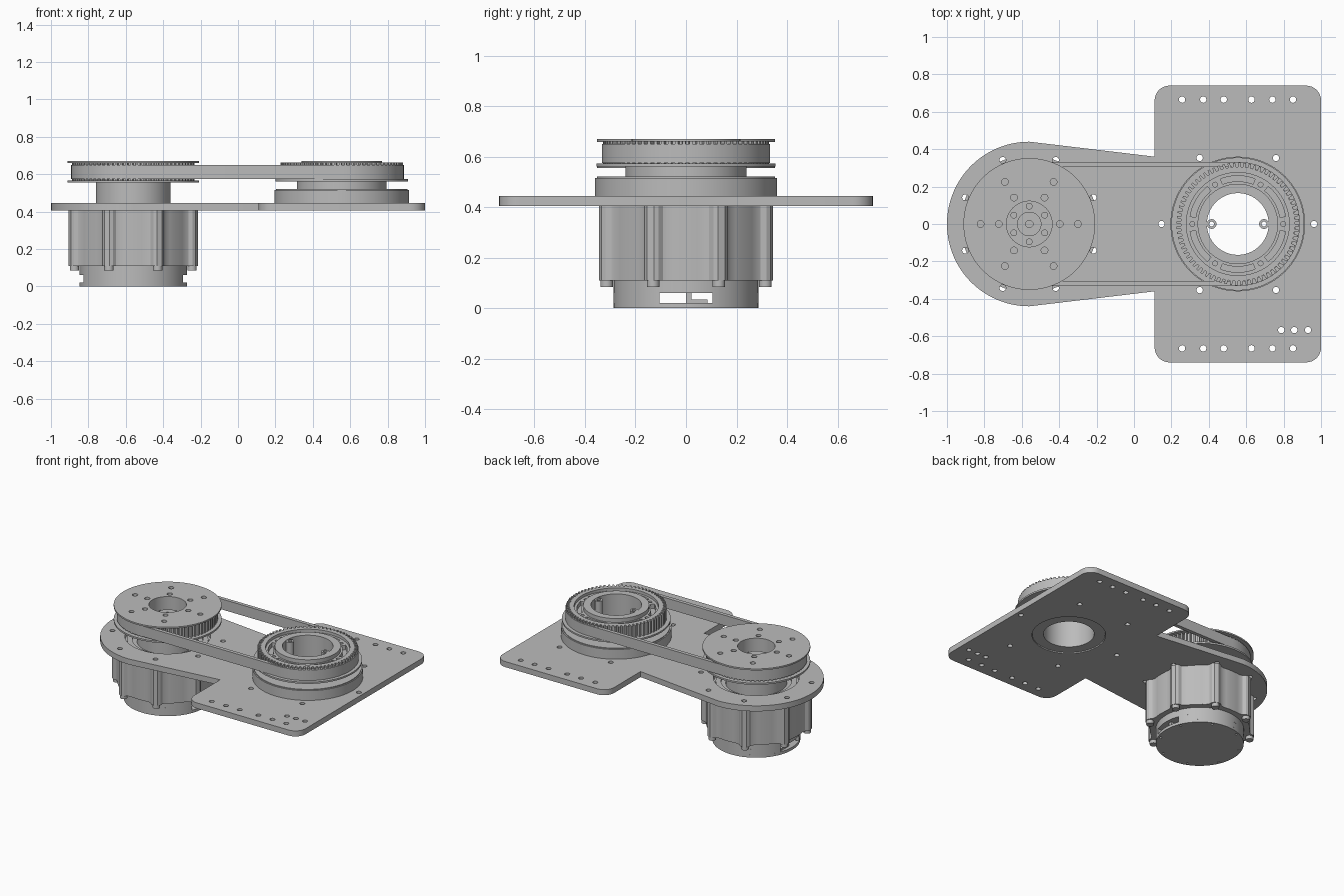
import bpy
import bmesh
from math import sin, cos, pi, radians, asin
from mathutils import Vector

cube = bpy.data.objects.get("Cube")
if cube:
    bpy.data.objects.remove(cube, do_unlink=True)

grey = bpy.data.materials.new("machined_grey")
grey.use_nodes = True
grey.diffuse_color = (0.5, 0.5, 0.5, 1)
grey.node_tree.nodes["Principled BSDF"].inputs["Base Color"].default_value = (0.5, 0.5, 0.5, 1)

MOTOR = (-0.56, 0)
DRIVEN = (0.555, 0)


def polar(center, r, a):
    return (center[0] + r * cos(a), center[1] + r * sin(a))


def circle(center, r, n=96):
    return [polar(center, r, 2 * pi * i / n) for i in range(n)]


def ring_of(center, r, count, hole, start=0.0, n=20):
    """Small circles spaced evenly around a centre."""
    return [circle(polar(center, r, start + 2 * pi * i / count), hole, n) for i in range(count)]


def arc_slot(center, r0, r1, mid, half, n=12):
    sweep = [mid - half + 2 * half * i / n for i in range(n + 1)]
    return [polar(center, r1, a) for a in sweep] + [polar(center, r0, a) for a in reversed(sweep)]


def teeth(center, root, tip, count):
    """Toothed outline for a timing pulley."""
    step = 2 * pi / count
    pattern = [(0, root), (0.4, root), (0.5, tip), (0.9, tip)]
    return [polar(center, r, (i + f) * step) for i in range(count) for f, r in pattern]


def fillet(corners, n=8):
    """Round each (x, y, radius) square corner of an outline."""
    pts = []
    for i, (x, y, r) in enumerate(corners):
        p = Vector((x, y))
        if r == 0:
            pts.append((x, y))
            continue
        a = (Vector(corners[i - 1][:2]) - p).normalized() * r
        b = (Vector(corners[(i + 1) % len(corners)][:2]) - p).normalized() * r
        for k in range(n + 1):
            t = k / n * pi / 2
            pts.append(tuple(p + a * (1 - sin(t)) + b * (1 - cos(t))))
    return pts


def slab(name, loops, z0, z1):
    """Extrude an outline, with further loops as holes, from z0 to z1."""
    curve = bpy.data.curves.new(name, "CURVE")
    curve.dimensions = "2D"
    curve.fill_mode = "BOTH"
    curve.extrude = (z1 - z0) / 2
    for loop in loops:
        spline = curve.splines.new("POLY")
        spline.points.add(len(loop) - 1)
        for point, (x, y) in zip(spline.points, loop):
            point.co = (x, y, 0, 1)
        spline.use_cyclic_u = True
    temp = bpy.data.objects.new(name + "_outline", curve)
    mesh = bpy.data.meshes.new_from_object(temp)
    bpy.data.objects.remove(temp)
    bpy.data.curves.remove(curve)
    bm = bmesh.new()
    bm.from_mesh(mesh)
    bmesh.ops.remove_doubles(bm, verts=bm.verts, dist=0.00005)
    bmesh.ops.translate(bm, verts=bm.verts, vec=(0, 0, (z0 + z1) / 2))
    bmesh.ops.recalc_face_normals(bm, faces=bm.faces)
    for face in bm.faces:
        face.smooth = True
    bm.to_mesh(mesh)
    bm.free()
    mesh.set_sharp_from_angle(angle=radians(25))
    mesh.name = name
    mesh.materials.clear()
    mesh.materials.append(grey)
    obj = bpy.data.objects.new(name, mesh)
    bpy.context.scene.collection.objects.link(obj)
    return obj


def box(x0, x1, y0, y1):
    return [(x0, y0), (x1, y0), (x1, y1), (x0, y1)]


# Mounting plate: rounded motor end, wide flange end, drilled holes
outline = fillet([(0.11, -0.44, 0.08), (0.11, -0.74, 0.08), (1, -0.74, 0.08),
                  (1, 0.74, 0.08), (0.11, 0.74, 0.08), (0.11, 0.44, 0.08)])
outline += [polar(MOTOR, 0.44, pi / 2 + pi * i / 48) for i in range(49)]
holes = [circle(MOTOR, 0.28), circle(DRIVEN, 0.24)]
for x in (0.257, 0.37, 0.48, 0.628, 0.74, 0.85):
    holes += [circle((x, y), 0.017, 20) for y in (-0.665, 0.665)]
holes += [circle((x, -0.567), 0.017, 20) for x in (0.787, 0.857, 0.93)]
holes += ring_of(DRIVEN, 0.408, 6, 0.017)
holes += ring_of(MOTOR, 0.37, 8, 0.017, pi / 8)
slab("mounting_plate", [outline] + holes, 0.405, 0.445)

# Motor body with eight bolt lobes
body = []
for lobe in range(8):
    mid = pi / 8 + lobe * pi / 4
    for d, r in ((-0.25, 0.327), (-0.18, 0.328), (-0.12, 0.338), (-0.085, 0.358), (-0.04, 0.368),
                 (0.04, 0.368), (0.085, 0.358), (0.12, 0.338), (0.18, 0.328), (0.25, 0.327), (0.33, 0.327)):
        body.append(polar(MOTOR, r, mid + d))
slab("motor_body", [body], 0.11, 0.405)
slab("motor_face_ring", [circle(MOTOR, 0.265), circle(MOTOR, 0.23)], 0.404, 0.42)
for i, head in enumerate(ring_of(MOTOR, 0.34, 8, 0.025, pi / 8)):
    slab(f"motor_bolt_{i + 1}", [head], 0.085, 0.111)

# Motor end cap, with a cable slot right through it
slab("cap_base", [circle(MOTOR, 0.287)] + ring_of(MOTOR, 0.268, 8, 0.008, pi / 8, 12), 0, 0.02)
slab("cap_top", [circle(MOTOR, 0.287)], 0.06, 0.11)
edge = asin(0.105 / 0.287)
for side, turn in (("left", 0), ("right", pi)):
    chord = [polar(MOTOR, 0.287, turn + edge + (pi - 2 * edge) * i / 40) for i in range(41)]
    slab("cap_side_" + side, [chord], 0.02, 0.06)
for i, x in enumerate((-0.82, -0.34)):
    slab(f"cable_post_{i + 1}", [box(x, x + 0.04, 0, 0.022)], 0.02, 0.06)
    slab(f"connector_{i + 1}", [box(x, x + 0.04, 0.022, 0.085)], 0.02, 0.034)

# Drive pulley on the motor
bore = circle(MOTOR, 0.122)
bolt_holes = ring_of(MOTOR, 0.26, 6, 0.018) + ring_of(MOTOR, 0.163, 6, 0.018)
slab("drive_hub", [circle(MOTOR, 0.2)], 0.405, 0.556)
slab("drive_lower_flange", [circle(MOTOR, 0.352)], 0.555, 0.567)
slab("drive_teeth", [teeth(MOTOR, 0.305, 0.327, 72), bore] + bolt_holes, 0.567, 0.659)
slab("drive_upper_flange", [circle(MOTOR, 0.352), bore] + bolt_holes, 0.659, 0.67)
slab("motor_shaft", [circle(MOTOR, 0.065, 48), circle(MOTOR, 0.02, 20)], 0.566, 0.605)
for i, head in enumerate(ring_of(MOTOR, 0.095, 6, 0.018, pi / 6)):
    slab(f"shaft_screw_{i + 1}", [head], 0.566, 0.58)

# Driven pulley with open centre
opening = circle(DRIVEN, 0.165)
slab("bearing_ring", [circle(DRIVEN, 0.238), opening], 0.412, 0.446)
slab("bearing_housing", [circle(DRIVEN, 0.36), opening], 0.445, 0.515)
slab("housing_lip", [circle(DRIVEN, 0.352), opening], 0.515, 0.521)
slab("driven_hub", [circle(DRIVEN, 0.24), opening], 0.521, 0.563)
slab("driven_flange", [circle(DRIVEN, 0.355), opening], 0.562, 0.574)
slab("driven_teeth", [teeth(DRIVEN, 0.305, 0.328, 72), circle(DRIVEN, 0.275)], 0.574, 0.662)
slab("pulley_web", [circle(DRIVEN, 0.276), opening], 0.574, 0.61)
slots = [arc_slot(DRIVEN, 0.228, 0.258, pi / 6 + i * pi / 3, radians(21)) for i in range(6)]
slab("slotted_disc", [circle(DRIVEN, 0.276), opening] + slots + ring_of(DRIVEN, 0.243, 6, 0.013),
     0.61, 0.642)
slab("inner_collar", [circle(DRIVEN, 0.215), opening], 0.642, 0.67)
for side, x in (("left", 0.695), ("right", 0.415)):
    slab("collar_boss_" + side, [circle((x, 0), 0.026, 24), circle((x, 0), 0.013, 20)], 0.574, 0.668)


# Timing belt wrapped round both pulleys
def belt_loop(r):
    ends = ((DRIVEN, -pi / 2), (MOTOR, pi / 2))
    return [polar(c, r, a + pi * i / 48) for c, a in ends for i in range(49)]


slab("timing_belt", [belt_loop(0.332), belt_loop(0.306)], 0.575, 0.65)
